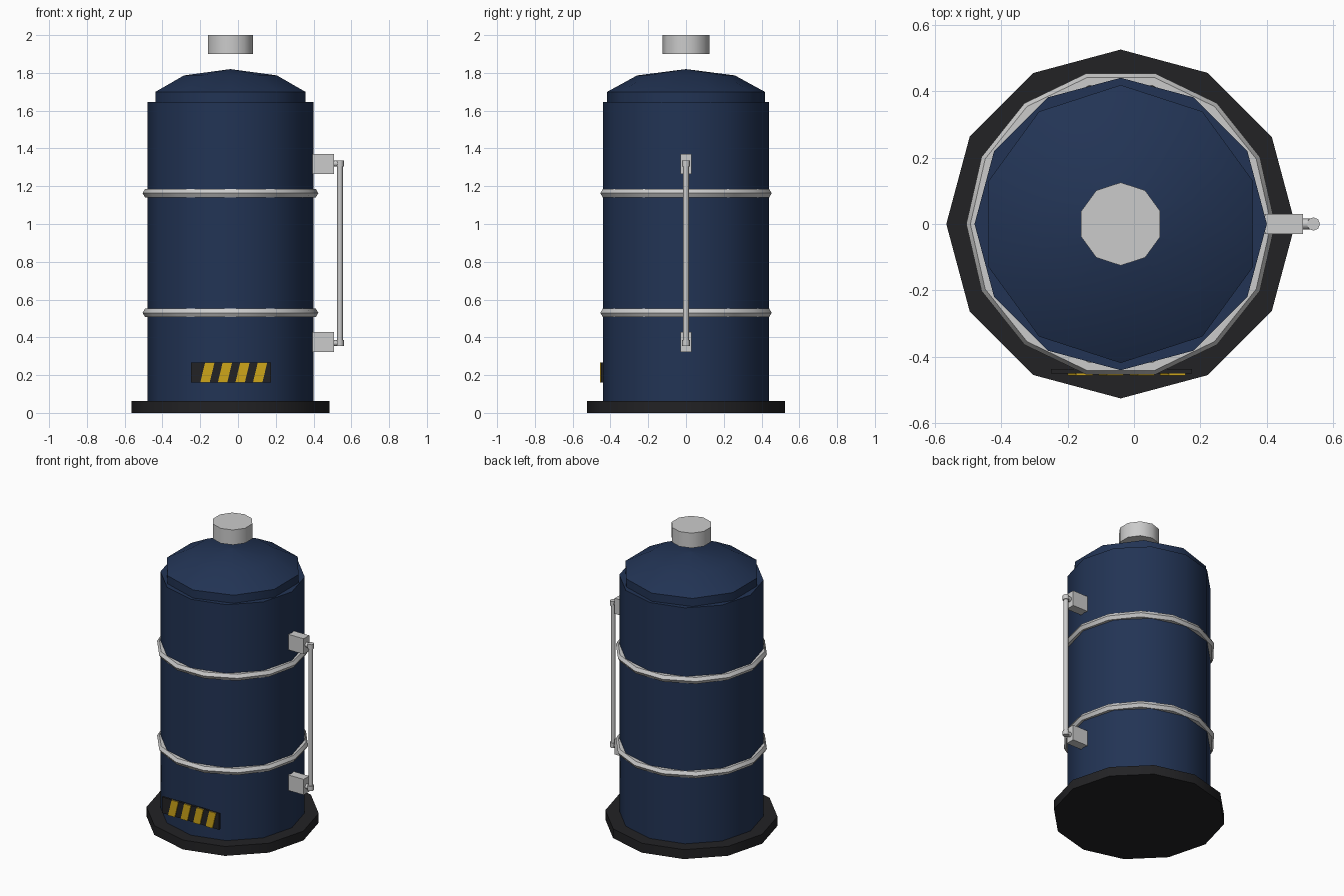
import bpy, bmesh
from math import sin, cos, pi, radians
from mathutils import Vector

if "Cube" in bpy.data.objects:
    bpy.data.objects.remove(bpy.data.objects["Cube"])

CX = -0.04  # axis of the tank


def material(name, rgb):
    m = bpy.data.materials.new(name)
    m.diffuse_color = (*rgb, 1)
    m.use_nodes = True
    m.node_tree.nodes["Principled BSDF"].inputs["Base Color"].default_value = m.diffuse_color
    return m


navy = material("navy_paint", (0.016, 0.034, 0.09))
black = material("black_rubber", (0.016, 0.016, 0.018))
yellow = material("warning_yellow", (0.62, 0.38, 0.01))


def make(name, verts, faces, mat=None, angle=40):
    me = bpy.data.meshes.new(name)
    me.from_pydata(verts, [], faces)
    bm = bmesh.new()
    bm.from_mesh(me)
    bmesh.ops.recalc_face_normals(bm, faces=bm.faces)
    bm.to_mesh(me)
    bm.free()
    for p in me.polygons:
        p.use_smooth = True
    me.set_sharp_from_angle(angle=radians(angle))
    if mat:
        me.materials.append(mat)
    ob = bpy.data.objects.new(name, me)
    bpy.context.collection.objects.link(ob)
    return ob


def lathe(name, profile, n, start=pi / 2, mat=None, closed=False):
    """Revolve (radius, z) pairs around the tank axis; caps ends unless closed."""
    verts = [(CX + r * cos(start + 2 * pi * i / n), r * sin(start + 2 * pi * i / n), z)
             for r, z in profile for i in range(n)]
    m = len(profile)
    faces = [(a * n + i, a * n + (i + 1) % n, (a + 1) % m * n + (i + 1) % n, (a + 1) % m * n + i)
             for a in range(m if closed else m - 1) for i in range(n)]
    if not closed:
        faces += [tuple(range(n)), tuple(range((m - 1) * n, m * n))]
    return make(name, verts, faces, mat)


def prism(name, outline, y0, y1, mat=None):
    """Extrude an (x, z) outline along y."""
    n = len(outline)
    verts = [(x, y, z) for y in (y0, y1) for x, z in outline]
    faces = [(i, (i + 1) % n, n + (i + 1) % n, n + i) for i in range(n)]
    faces += [tuple(range(n)), tuple(range(n, 2 * n))]
    return make(name, verts, faces, mat, 30)


def rod(name, a, b, r, n=8):
    a, b = Vector(a), Vector(b)
    q = (b - a).to_track_quat('Z', 'Y')
    verts = [p + q @ Vector((r * cos(2 * pi * i / n), r * sin(2 * pi * i / n), 0))
             for p in (a, b) for i in range(n)]
    faces = [(i, (i + 1) % n, n + (i + 1) % n, n + i) for i in range(n)]
    faces += [tuple(range(n)), tuple(range(n, 2 * n))]
    return make(name, verts, faces, None, 50)


# base plate and tank body
lathe("base_plate", [(0.525, 0), (0.525, 0.063)], 12, mat=black)
lathe("tank_body", [(0.44, 0.06), (0.44, 1.645)], 12, mat=navy)

# domed lid: a flattened low-poly sphere sunk halfway into the body
dome = [(0.44 * sin(t * pi / 5), 1.645 + 0.175 * cos(t * pi / 5)) for t in (3, 2, 1)]
lathe("dome_lid", dome + [(0.0005, 1.82)], 10, mat=navy)

# floating valve cap
lathe("valve_cap", [(0.125, 1.9), (0.125, 2.0)], 10)

# hoops around the body
for label, z in (("lower", 0.53), ("upper", 1.163)):
    section = [(0.44 + 0.025 * cos(k * pi / 3), z + 0.025 * sin(k * pi / 3)) for k in range(6)]
    lathe(label + "_hoop", section, 14, start=0, closed=True)

# side handle: brackets, stubs, joints and grip
HX = 0.54
for label, zb, z in (("lower", 0.375, 0.37), ("upper", 1.318, 1.32)):
    x0, x1, h = 0.395, 0.508, 0.052
    prism(label + "_handle_bracket",
          [(x0, zb - h), (x1, zb - h), (x1, zb + h), (x0, zb + h)], -0.03, 0.03)
    rod(label + "_handle_stub", (0.49, 0, z), (HX, 0, z), 0.016)
    rod(label + "_handle_joint", (HX, 0, z - 0.016), (HX, 0, z + 0.016), 0.02)
rod("handle_grip", (HX, 0, 0.37), (HX, 0, 1.32), 0.015)

# hazard panel with slanted stripes
prism("hazard_panel", [(-0.25, 0.16), (0.175, 0.16), (0.175, 0.268), (-0.25, 0.268)],
      -0.45, -0.436, black)
for i in range(4):
    x = -0.2 + 0.093 * i
    prism(f"hazard_stripe_{i + 1}",
          [(x, 0.16), (x + 0.05, 0.16), (x + 0.076, 0.268), (x + 0.026, 0.268)],
          -0.456, -0.44, yellow)
